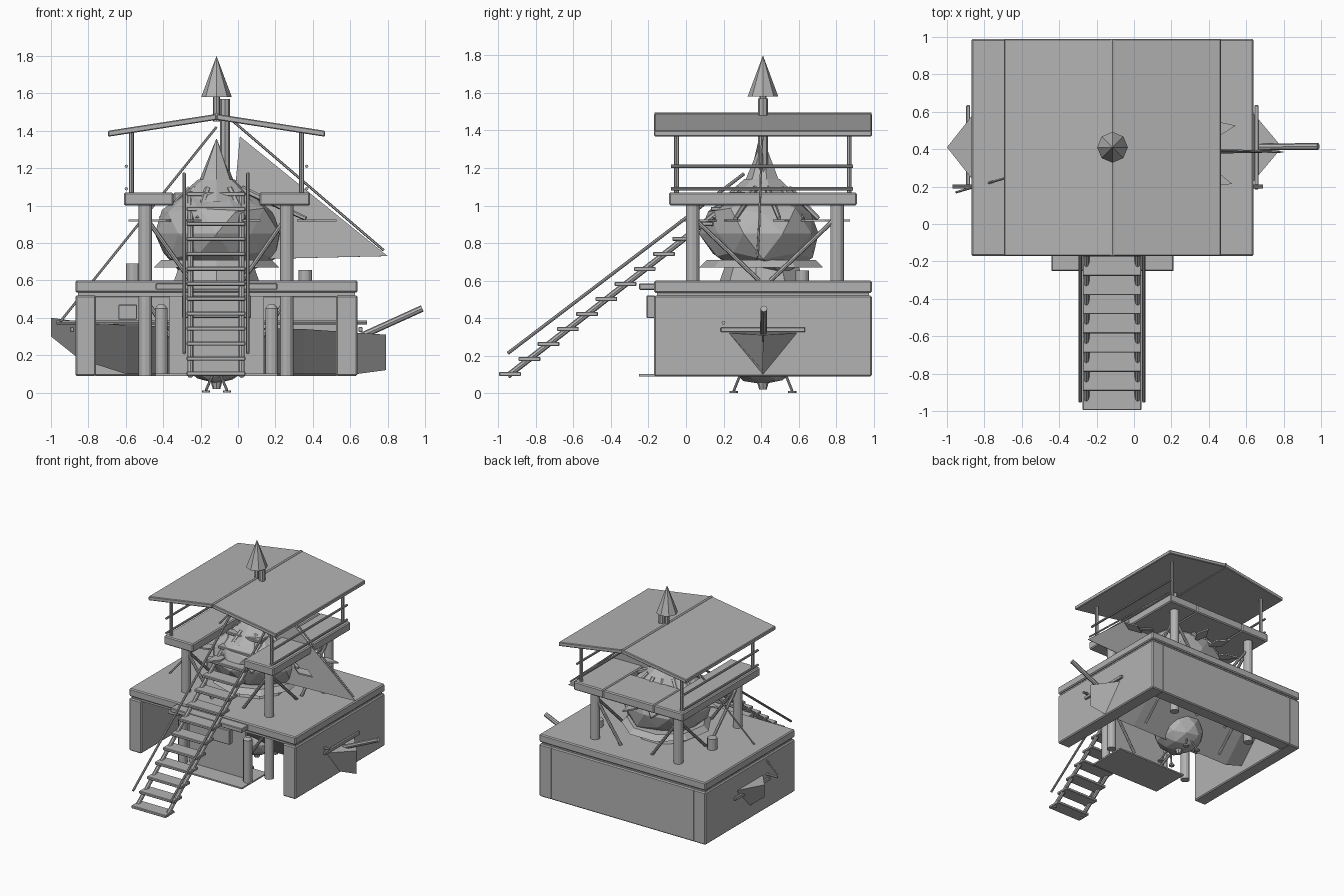
import bpy, bmesh, math, random
from mathutils import Vector, Matrix

if "Cube" in bpy.data.objects:
    bpy.data.objects.remove(bpy.data.objects["Cube"])

random.seed(4)
CX, CY = -0.115, 0.41
grey = bpy.data.materials.new("stone_grey")
grey.diffuse_color = (0.45, 0.45, 0.45, 1)
grey.use_nodes = True
grey.node_tree.nodes["Principled BSDF"].inputs["Base Color"].default_value = grey.diffuse_color


def finish(name, bm, bevel=0.0):
    bmesh.ops.recalc_face_normals(bm, faces=bm.faces[:])
    me = bpy.data.meshes.new(name)
    bm.to_mesh(me)
    bm.free()
    me.materials.append(grey)
    ob = bpy.data.objects.new(name, me)
    bpy.context.collection.objects.link(ob)
    if bevel:
        mod = ob.modifiers.new("edge_bevel", 'BEVEL')
        mod.width = bevel
        mod.segments = 1
    return ob


def box(name, x0, x1, y0, y1, z0, z1, bevel=0.008):
    bm = bmesh.new()
    bmesh.ops.create_cube(bm, size=1)
    for v in bm.verts:
        v.co = ((x0 + x1) / 2 + v.co.x * (x1 - x0),
                (y0 + y1) / 2 + v.co.y * (y1 - y0),
                (z0 + z1) / 2 + v.co.z * (z1 - z0))
    return finish(name, bm, bevel)


def rod(name, a, b, r, r2=None, sides=8):
    a, b = Vector(a), Vector(b)
    d = b - a
    m = Matrix.Translation((a + b) / 2) @ d.to_track_quat('Z', 'Y').to_matrix().to_4x4()
    bm = bmesh.new()
    bmesh.ops.create_cone(bm, cap_ends=True, segments=sides, radius1=r,
                          radius2=r if r2 is None else r2, depth=d.length, matrix=m)
    return finish(name, bm)


def sheet(name, pts, thick=0.0):
    bm = bmesh.new()
    f = bm.faces.new([bm.verts.new(p) for p in pts])
    ob = finish(name, bm)
    if thick:
        mod = ob.modifiers.new("thickness", 'SOLIDIFY')
        mod.thickness = thick
        mod.offset = 0
    return ob


def rock(name, center, scale, jitter):
    bm = bmesh.new()
    bmesh.ops.create_icosphere(bm, subdivisions=2, radius=1)
    for v in bm.verts:
        k = 1 + random.uniform(-jitter, jitter)
        v.co = [c + p * s * k for c, p, s in zip(center, v.co, scale)]
    return finish(name, bm)


# Lower house: three walls, open front, and the slab above
box("left_wall", -0.87, -0.76, -0.17, 0.99, 0.09, 0.52)
box("right_wall", 0.525, 0.64, -0.17, 0.99, 0.09, 0.52)
box("back_wall", -0.77, 0.535, 0.88, 0.99, 0.09, 0.52)
box("wall_top", -0.855, 0.625, -0.155, 0.975, 0.515, 0.54, 0)
box("main_slab", -0.87, 0.64, -0.17, 0.99, 0.535, 0.60)

# Entrance: landing, floor plate, door wall and door posts
box("landing", -0.44, 0.21, -0.25, -0.16, 0.55, 0.585, 0.005)
box("porch_floor", -0.44, 0.21, -0.25, 0.08, 0.09, 0.102, 0)
box("door_wall", -0.37, 0.14, -0.10, -0.075, 0.10, 0.535, 0)
box("door_lintel", -0.30, 0.07, -0.21, -0.165, 0.40, 0.52, 0.004)
for x in (-0.41, 0.18):
    rod("door_post", (x, -0.13, 0.10), (x, -0.13, 0.45), 0.034, sides=12)
    rod("door_post_cap", (x, -0.13, 0.45), (x, -0.13, 0.47), 0.034, 0.018, 12)
box("sign", -0.64, -0.54, 0.0, 0.03, 0.39, 0.47, 0.004)

# Posts and crossing braces on both storeys
PX, PY = (-0.495, 0.26), (0.035, 0.805)
for x in PX:
    for y in PY:
        rod("post", (x, y, 0.09), (x, y, 1.01), 0.036, sides=12)
        for low, high in ((0.60, 0.94), (0.14, 0.50)):
            midy = 0.42 + (0.03 if y > 0.4 else -0.03)
            rod("side_brace", (x, y, high), (x, midy, low), 0.012)
            midx = CX + (0.14 if x > CX else -0.14)
            rod("cross_brace", (x, y, high), (midx, y, low), 0.012)

# Upper deck with a front gap for the stairs
box("deck_left", -0.61, -0.345, -0.09, 0.91, 1.0, 1.07)
box("deck_right", 0.115, 0.385, -0.09, 0.91, 1.0, 1.07)
box("deck_back", -0.345, 0.115, 0.56, 0.91, 1.0, 1.07)

# Roof posts and side rails
for x, rx in ((-0.57, -0.597), (0.34, 0.367)):
    for y in (-0.05, 0.87):
        rod("roof_post", (x, y, 1.06), (x, y, 1.40), 0.013)
    for z in (1.09, 1.21):
        rod("side_rail", (rx, -0.08, z), (rx, 0.89, z), 0.009)

# Gable roof, ridge and finial
for ex in (-0.695, 0.465):
    bm = bmesh.new()
    prof = [(CX, 1.49), (ex, 1.40), (ex, 1.368), (CX, 1.458)]
    f = bm.faces.new([bm.verts.new((x, -0.17, z)) for x, z in prof])
    r = bmesh.ops.extrude_face_region(bm, geom=[f])
    for v in r["geom"]:
        if isinstance(v, bmesh.types.BMVert):
            v.co.y = 0.99
    finish("roof_panel", bm, 0.005)
rod("ridge", (CX, -0.168, 1.48), (CX, 0.988, 1.48), 0.015)
rod("finial_stem", (CX, CY, 1.45), (CX, CY, 1.59), 0.018)
rod("finial", (CX, CY, 1.58), (CX, CY, 1.80), 0.082, 0.0, 8)

# Mast, sail and stays
rod("mast", (-0.07, CY, 0.12), (-0.07, CY, 1.57), 0.026)
sheet("sail", [(0.01, 0.41, 1.37), (0.80, 0.385, 0.73), (-0.05, 0.37, 0.71)], 0.004)
rod("sail_stay", (-0.06, 0.41, 1.48), (0.78, 0.385, 0.76), 0.007, sides=6)
rod("left_stay", (CX, 0.41, 1.42), (-0.95, 0.17, 0.38), 0.007, sides=6)

# Boat hull through the lower house
stations = [(-1.0, 0.0, 0.40, 0.30), (-0.85, 0.19, 0.38, 0.18), (-0.6, 0.25, 0.36, 0.10),
            (0.35, 0.25, 0.34, 0.10), (0.64, 0.18, 0.32, 0.10), (0.79, 0.002, 0.31, 0.12)]
bm = bmesh.new()
rows = [[bm.verts.new((x, CY - w, zt)), bm.verts.new((x, CY, zk)),
         bm.verts.new((x, CY + w, zt))] for x, w, zt, zk in stations]
for a, b in zip(rows, rows[1:]):
    for i in range(3):
        j = (i + 1) % 3
        bm.faces.new((a[i], b[i], b[j], a[j]))
bmesh.ops.remove_doubles(bm, verts=bm.verts[:], dist=0.001)
finish("hull", bm)
rod("bowsprit", (0.50, CY, 0.23), (0.985, 0.415, 0.45), 0.018)
for x in (-0.887, 0.655):
    box("crossbeam", x - 0.01, x + 0.01, 0.185, 0.635, 0.325, 0.35, 0.003)
rod("long_oar", (-0.97, 0.20, 0.375), (0.69, 0.20, 0.375), 0.01)

# Faceted core with a spire, skirt and hanging lower ball
rock("core", (CX, CY, 0.85), (0.34, 0.32, 0.24), 0.09)
rod("core_skirt", (CX, CY, 0.60), (CX, CY, 0.74), 0.23, 0.18, 9)
rod("core_flare", (CX, CY, 0.67), (CX, CY, 0.71), 0.34, 0.30, 9)
rod("spire_base", (CX, CY, 1.02), (CX, CY, 1.14), 0.24, 0.10, 7)
rod("spire", (CX, CY, 1.12), (CX, CY, 1.36), 0.10, 0.0, 7)
rock("hanging_ball", (CX, CY, 0.20), (0.20, 0.20, 0.15), 0.06)
rod("hanging_stem", (CX, CY, 0.30), (CX, CY, 0.54), 0.05)
rod("ball_tip", (CX, CY, 0.02), (CX, CY, 0.09), 0.02, 0.04)
for k in range(4):
    a = math.radians(45 + 90 * k)
    dx, dy = 0.08 * math.cos(a), 0.22 * math.sin(a)
    rod("ball_leg", (CX + dx * 0.4, CY + dy * 0.8, 0.09), (CX + dx, CY + dy, 0.012), 0.007)
    rod("ball_foot", (CX + dx, CY + dy, 0.0), (CX + dx, CY + dy, 0.012), 0.022)

# Drooping arms with pointed leaves around the core
for deg in (10, -17, 45, 80, 110, 145, 180, 215, 250, 300):
    a = math.radians(deg)
    d, s = Vector((math.cos(a), math.sin(a), 0)), Vector((-math.sin(a), math.cos(a), 0))
    c = Vector((CX, CY, 0))
    tip = 0.67 if abs(deg) < 20 else 0.47
    base = tip - 0.22
    rod("leaf_arm", c + d * 0.14 + Vector((0, 0, 1.09)),
        c + d * (base + 0.05) + Vector((0, 0, 0.93)), 0.018, 0.012, 6)
    mid = c + d * (base + 0.11)
    up = Vector((0, 0, 0.92))
    sheet("leaf", [c + d * base + up, mid - s * 0.045 + up,
                   c + d * tip + up, mid + s * 0.045 + up], 0.012)

# Stairs: treads, stringers and handrails
for i in range(13):
    y, z = -0.937 + 0.1025 * i, 0.102 + 0.08 * i
    box("tread", -0.275, 0.04, y - 0.058, y + 0.058, z - 0.011, z + 0.011, 0.004)
for x in (-0.255, 0.02):
    rod("stringer", (x, -0.95, 0.092), (x, 0.30, 1.065), 0.016)
for x in (-0.288, 0.053):
    rod("handrail", (x, -0.95, 0.212), (x, 0.31, 1.17), 0.009)

# Barrels on the slab
rod("barrel_left", (-0.56, 0.46, 0.60), (-0.56, 0.46, 0.69), 0.038, sides=12)
rod("barrel_right", (0.36, 0.62, 0.60), (0.36, 0.62, 0.655), 0.036, sides=12)
